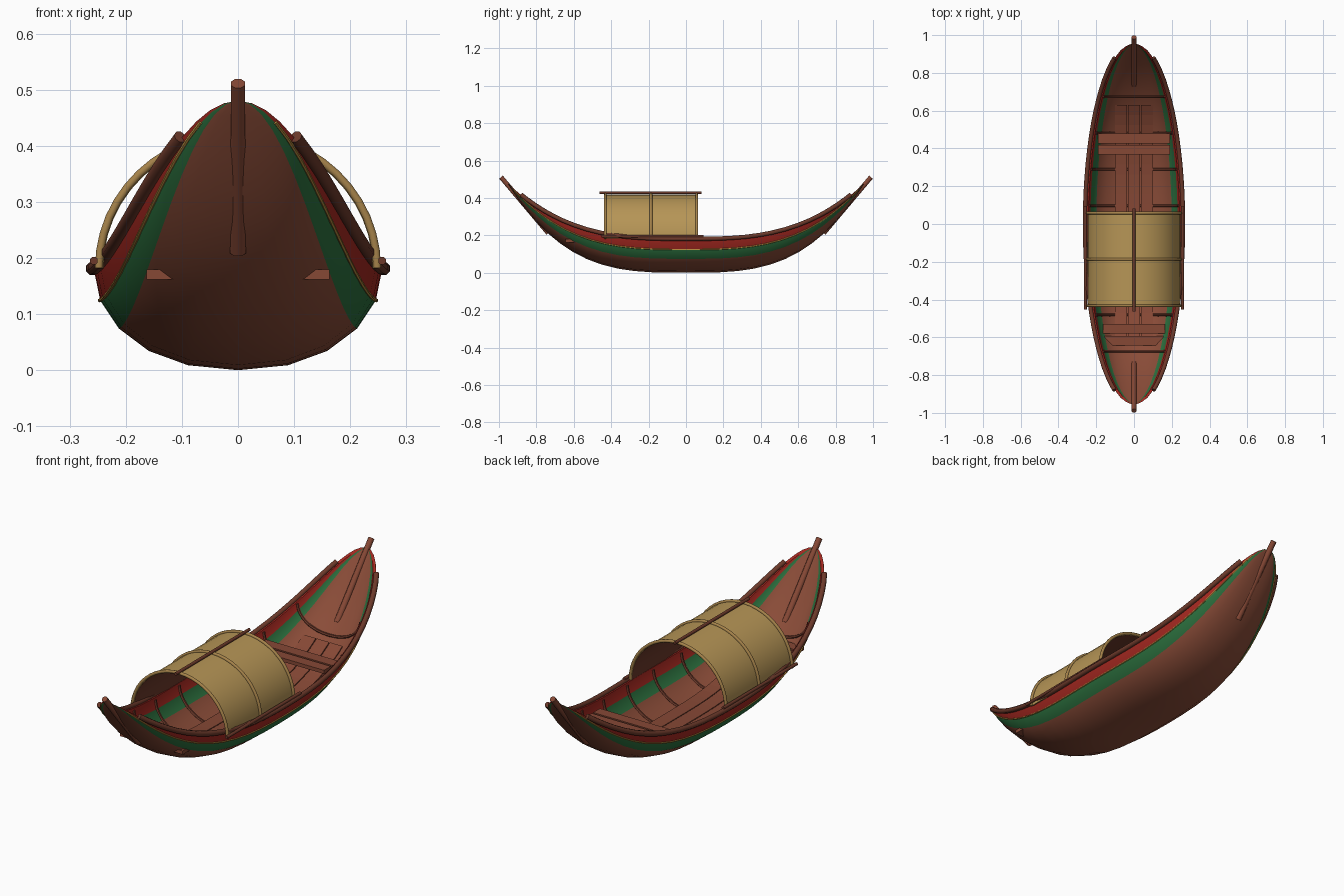
import bpy, bmesh, math
from mathutils import Vector

if "Cube" in bpy.data.objects:
    bpy.data.objects.remove(bpy.data.objects["Cube"])

def mat(name, r, g, b):
    m = bpy.data.materials.new(name)
    lin = lambda c: ((c / 255 + 0.055) / 1.055) ** 2.4
    m.diffuse_color = (lin(r), lin(g), lin(b), 1)
    m.use_nodes = True
    m.node_tree.nodes["Principled BSDF"].inputs["Base Color"].default_value = m.diffuse_color
    return m

HULL = mat("hull_brown", 138, 76, 56)
GREEN = mat("painted_green", 44, 112, 62)
RED = mat("painted_red", 165, 40, 32)
GOLD = mat("gold_line", 190, 145, 65)
WOOD = mat("plank_wood", 134, 72, 53)
DARK = mat("dark_wood", 108, 57, 42)
CANVAS = mat("woven_canopy", 182, 149, 86)
CANE = mat("bent_cane", 165, 130, 74)

# ---- hull shape rules ----
L, W, TIP, MID = 0.955, 0.257, 0.48, 0.18
def keel(y): return TIP * (abs(y) / L) ** 3.2
def sheer(y): return MID + (TIP - MID) * (abs(y) / L) ** 3
def width(y): return W * math.sqrt(max(0, 1 - (y / L) ** 2))

def section(y, k, inset=0.0):
    """Point on the hull at station y; k runs -5..5 from rim to rim."""
    w, s, b = width(y), sheer(y), keel(y)
    w -= min(inset, 0.4 * w)
    b += min(inset, 0.4 * (s - b))
    a = abs(k) / 5 * math.pi / 2
    return Vector((math.copysign(w * math.sin(a) ** 0.9, k), y, b + (s - b) * (1 - math.cos(a))))

def finish(name, bm, mats, angle=None):
    bmesh.ops.recalc_face_normals(bm, faces=bm.faces)
    me = bpy.data.meshes.new(name)
    bm.to_mesh(me)
    bm.free()
    for m in mats:
        me.materials.append(m)
    ob = bpy.data.objects.new(name, me)
    bpy.context.collection.objects.link(ob)
    if angle:
        bpy.ops.object.select_all(action='DESELECT')
        ob.select_set(True)
        bpy.context.view_layer.objects.active = ob
        bpy.ops.object.shade_smooth_by_angle(angle=math.radians(angle))
    return ob

def tube(name, pts, r, m, ref=(0, 0, 1), n=8, r_end=None):
    """Round bar swept along a path."""
    bm = bmesh.new()
    pts = [Vector(p) for p in pts]
    rings = []
    for i, p in enumerate(pts):
        t = (pts[min(i + 1, len(pts) - 1)] - pts[max(i - 1, 0)]).normalized()
        u = t.cross(Vector(ref)).normalized()
        v = u.cross(t)
        rad = r + ((r_end or r) - r) * i / (len(pts) - 1)
        rings.append([bm.verts.new(p + rad * (u * math.cos(2 * math.pi * (j + .5) / n)
                                              + v * math.sin(2 * math.pi * (j + .5) / n))) for j in range(n)])
    for a, b in zip(rings, rings[1:]):
        for j in range(n):
            bm.faces.new((a[j], a[(j + 1) % n], b[(j + 1) % n], b[j]))
    bm.faces.new(rings[0])
    bm.faces.new(rings[-1])
    return finish(name, bm, [m], 50)

def strip(name, x0, x1, ys, ztop, thick, m):
    """Plank between x0 and x1 whose top follows ztop(y)."""
    bm = bmesh.new()
    rings = [[bm.verts.new(c) for c in ((x0, y, ztop(y)), (x1, y, ztop(y)),
                                        (x1, y, ztop(y) - thick), (x0, y, ztop(y) - thick))] for y in ys]
    for a, b in zip(rings, rings[1:]):
        for j in range(4):
            bm.faces.new((a[j], a[(j + 1) % 4], b[(j + 1) % 4], b[j]))
    bm.faces.new(rings[0])
    bm.faces.new(rings[-1])
    return finish(name, bm, [m])

def span(a, b, n):
    return [a + (b - a) * i / n for i in range(n + 1)]

# ---- hull shell with painted bands ----
bm = bmesh.new()
stations = [L * math.sin(a) for a in span(-math.pi / 2, math.pi / 2, 32)]
grid = []
for y in stations:
    ring = [bm.verts.new(section(y, k)) for k in range(-5, 6)]
    ring += [bm.verts.new(section(y, k, 0.015)) for k in range(5, -6, -1)]
    grid.append(ring)
for a, b in zip(grid, grid[1:]):
    for j in range(22):
        f = bm.faces.new((a[j], a[(j + 1) % 22], b[(j + 1) % 22], b[j]))
        jj = j if j < 10 else j - 11          # same band inside and out
        band = abs(jj - 4.5) if j not in (10, 21) else 4.5
        f.material_index = 2 if band > 4 else 1 if band > 3 else 0
bmesh.ops.remove_doubles(bm, verts=bm.verts, dist=1e-5)
finish("hull", bm, [HULL, GREEN, RED], 40)

# ---- gunwale rails and gold lines, both sides ----
for s, side in ((-1, "left"), (1, "right")):
    ys = [L * math.sin(a) for a in span(-1.172, 1.172, 28)]
    tube(side + "_rail", [(s * (width(y) + 0.003), y, sheer(y) + 0.001) for y in ys], 0.012, DARK)
    ys = [L * math.sin(a) for a in span(-1.3, 1.3, 28)]
    tube(side + "_gold_line", [section(y, 4 * s) + Vector((s * 0.001, 0, 0)) for y in ys], 0.0035, GOLD, n=6)

# ---- stem and stern posts ----
for s, end in ((-1, "bow"), (1, "stern")):
    tube(end + "_post", [(0, s * 0.735, 0.212), (0, s * 0.989, 0.511)], 0.015, WOOD, ref=(1, 0, 0), r_end=0.0135)

# ---- ribs ----
for i, y in enumerate(span(-0.675, 0.675, 7)):
    tube(f"rib_{i + 1}", [section(y, k, 0.017) for k in span(-4.8, 4.8, 16)], 0.007, DARK, ref=(0, 1, 0), n=6)

# ---- floorboards ----
for i, x in enumerate((-0.069, 0, 0.069)):
    strip(f"floorboard_{i + 1}", x - 0.0325, x + 0.0325, span(-0.63, 0.63, 24),
          lambda y: keel(y) + 0.042, 0.012, WOOD)

# ---- seat planks ----
for i, (y0, y1, hw) in enumerate(((-0.643, -0.592, 0.163), (-0.58, -0.53, 0.163),
                                  (0.367, 0.417, 0.19), (0.427, 0.48, 0.19))):
    strip(f"seat_plank_{i + 1}", -hw, hw, (y0, y1), lambda y: 0.179, 0.017, WOOD)

# ---- arched canopy ----
def arch(a, off=0.0):
    return (-(0.246 + off) * math.cos(a), 0.182 + (0.236 + off) * math.sin(a))
Y0, Y1 = -0.432, 0.058
bm = bmesh.new()
angles = span(0, math.pi, 24)
rows = [[bm.verts.new((x, y, z)) for y, (x, z) in
         ((Y0, arch(a)), (Y1, arch(a)), (Y1, arch(a, -0.006)), (Y0, arch(a, -0.006)))] for a in angles]
for a, b in zip(rows, rows[1:]):
    for j in range(4):
        f = bm.faces.new((a[j], a[(j + 1) % 4], b[(j + 1) % 4], b[j]))
        f.material_index = 1 if j == 2 else 0
bm.faces.new(rows[0])
bm.faces.new(rows[-1])
finish("canopy", bm, [CANVAS, DARK], 40)

# ---- canopy hoops, ridge pole and base poles ----
for i, y in enumerate((Y0, (Y0 + Y1) / 2, Y1)):
    tube(f"canopy_hoop_{i + 1}", [(arch(a, 0.002)[0], y, arch(a, 0.002)[1]) for a in angles],
         0.0075, CANE, ref=(0, 1, 0))
tube("ridge_pole", [(0, -0.463, 0.428), (0, 0.083, 0.428)], 0.0075, DARK)
for s, side in ((-1, "left"), (1, "right")):
    tube(side + "_base_pole", [(s * 0.257, -0.453, 0.195), (s * 0.257, 0.093, 0.195)], 0.0075, DARK)
